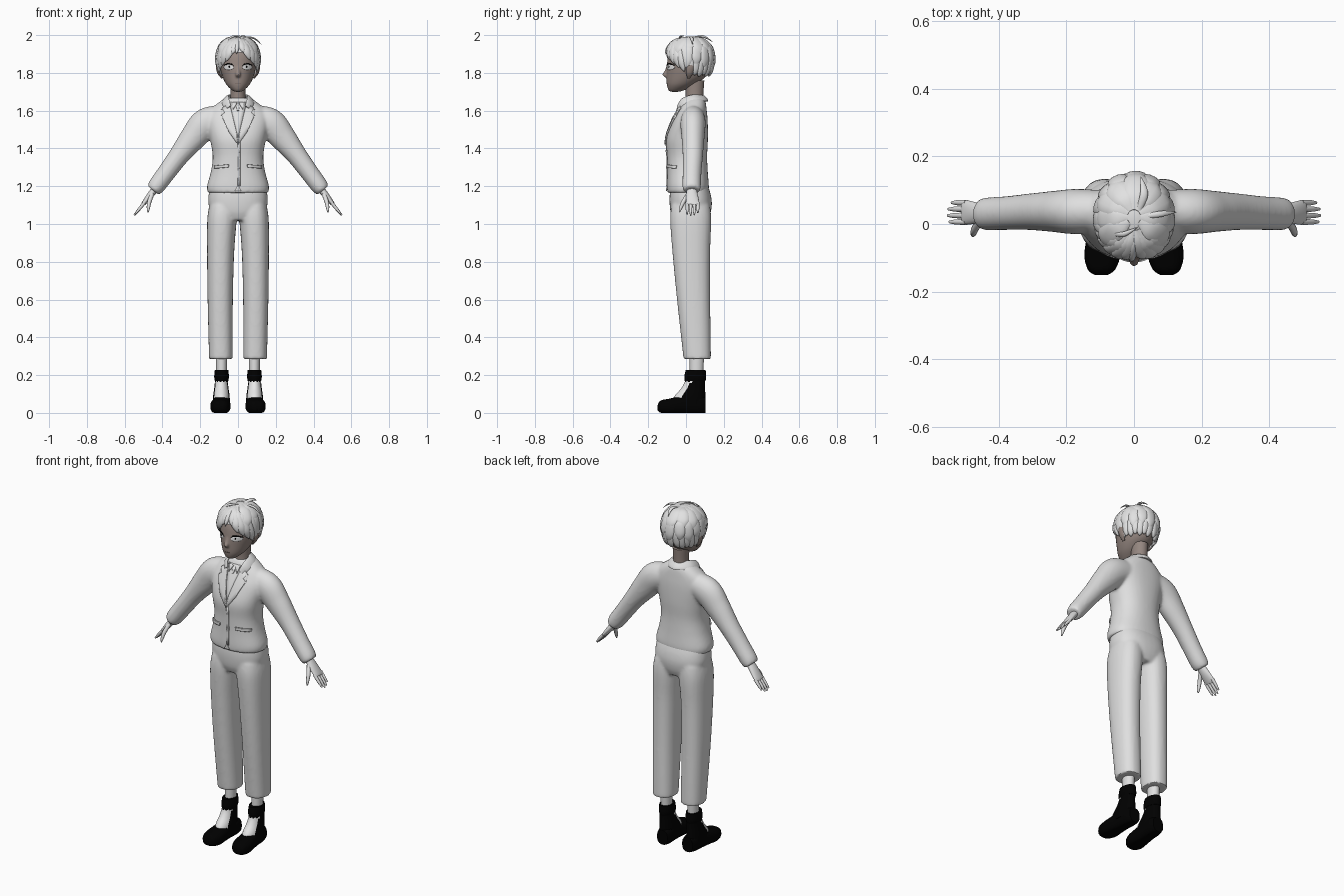
import bpy, bmesh
from math import sin, cos, pi, radians
from mathutils import Vector
from mathutils.bvhtree import BVHTree

cube = bpy.data.objects.get("Cube")
if cube:
    bpy.data.objects.remove(cube)

def material(name, r, g, b):
    m = bpy.data.materials.new(name)
    m.use_nodes = True
    m.diffuse_color = (r, g, b, 1)
    m.node_tree.nodes["Principled BSDF"].inputs["Base Color"].default_value = (r, g, b, 1)
    return m

CLOTH = material("cloth white", .74, .74, .74)
HAIR = material("hair white", .76, .76, .76)
PURE = material("pure white", .92, .92, .92)
SKIN = material("brown skin", .3, .242, .218)
BLACK = material("black leather", 0, 0, 0)
LIP = material("lip brown", .19, .14, .125)
UP, BACK = (0, 0, 1), (0, 1, 0)
made = []

def finish(name, bm, *mats, rule=None):
    if rule:
        for f in bm.faces:
            f.material_index = rule(f.calc_center_median(), f.normal)
    mesh = bpy.data.meshes.new(name)
    bm.to_mesh(mesh)
    bm.free()
    for m in mats:
        mesh.materials.append(m)
    ob = bpy.data.objects.new(name, mesh)
    bpy.context.scene.collection.objects.link(ob)
    made.append(ob)
    return ob

def spline(stations, steps):
    p = [Vector(s) for s in stations]
    out = []
    for i in range(len(p) - 1):
        a, b, c, d = p[max(i - 1, 0)], p[i], p[i + 1], p[min(i + 2, len(p) - 1)]
        for t in (k / steps for k in range(steps)):
            out.append(b + .5 * ((c - a) * t + (2 * a - 5 * b + 4 * c - d) * t * t + (3 * b - a - 3 * c + d) * t ** 3))
    return out + [p[-1]]

def loft(name, stations, *mats, axis=None, ref=BACK, centre=None, power=2, sides=24, steps=5, rule=None):
    """Skin of ellipses along a smooth path; each station is x, y, z, radius, radius."""
    rows = spline(stations, steps)
    pts = [Vector(r[:3]) for r in rows]
    bm = bmesh.new()
    rings = []
    for i, r in enumerate(rows):
        t = Vector(axis) if axis else (pts[min(i + 1, len(pts) - 1)] - pts[max(i - 1, 0)]).normalized()
        n = pts[i] - Vector(centre) if centre else Vector(ref)
        s = t.cross(n).normalized()
        n = s.cross(t)
        ring = []
        for k in range(sides):
            c, d = (abs(q) ** (2 / power) * (1 if q > 0 else -1)
                    for q in (cos(2 * pi * k / sides), sin(2 * pi * k / sides)))
            v = pts[i] + s * c * max(r[3], .0008) + n * d * max(r[4], .0008)
            v.z = max(v.z, 0)
            ring.append(bm.verts.new(v))
        rings.append(ring)
    for a, b in zip(rings, rings[1:]):
        for k in range(sides):
            bm.faces.new((a[k], a[k - 1], b[k - 1], b[k]))
    bm.faces.new(rings[0])
    bm.faces.new(rings[-1])
    bmesh.ops.recalc_face_normals(bm, faces=bm.faces)
    return finish(name, bm, *mats, rule=rule)

def fuse(name, parts, mat, voxel=.008, passes=7):
    """Melt overlapping parts into one soft shape."""
    bm = bmesh.new()
    for ob in parts:
        bm.from_mesh(ob.data)
        made.remove(ob)
        bpy.data.objects.remove(ob)
    raw = finish(name, bm)
    mod = raw.modifiers.new("melt", "REMESH")
    mod.mode, mod.voxel_size = "VOXEL", voxel
    raw.modifiers.new("soften", "SMOOTH").iterations = passes
    bm = bmesh.new()
    bm.from_object(raw, bpy.context.evaluated_depsgraph_get())
    made.remove(raw)
    bpy.data.objects.remove(raw)
    return finish(name, bm, mat)

def surface(ob):
    return BVHTree.FromPolygons([v.co for v in ob.data.vertices], [p.vertices for p in ob.data.polygons])

def plate(name, outline, mat, tree, lift=.003, thick=.006):
    """Thin panel, drawn in x and z, laid on the front of a surface."""
    bm = bmesh.new()
    bm.faces.new([bm.verts.new((x, -1, z)) for x, z in outline])
    bmesh.ops.triangulate(bm, faces=bm.faces[:])
    bmesh.ops.subdivide_edges(bm, edges=bm.edges[:], cuts=4, use_grid_fill=True)
    for v in bm.verts:
        v.co.y = (tree.ray_cast(v.co, Vector(BACK))[0] or tree.find_nearest(v.co)[0]).y - lift
    bm.normal_update()
    if sum(f.normal.y for f in bm.faces) > 0:
        bmesh.ops.reverse_faces(bm, faces=bm.faces[:])
    mod = finish(name, bm, mat).modifiers.new("thickness", "SOLIDIFY")
    mod.thickness, mod.offset = thick, 0

def oval(x, z, w, h):
    return [(x + w * cos(pi * k / 7), z + h * sin(pi * k / 7)) for k in range(14)]

def shoe_rule(p, n):
    return 1 if n.y < -.25 and .07 < p.z + .006 * sin(p.x * 400) < .168 else 0

# Jacket and trousers, each melted into one piece
coat = [loft("body", [(0, .01, 1.165, .16, .108), (0, .01, 1.2, .164, .111), (0, .008, 1.28, .143, .107),
                      (0, .006, 1.36, .134, .106), (0, .006, 1.45, .148, .11), (0, .02, 1.54, .165, .095),
                      (0, .033, 1.6, .15, .077), (0, .042, 1.645, .1, .062), (0, .045, 1.668, .065, .05)],
             axis=UP, power=2.3, sides=40)]
slacks = [loft("hips", [(0, .025, 1.02, .1, .09), (0, .025, 1.06, .14, .106), (0, .025, 1.11, .157, .112),
                        (0, .022, 1.16, .155, .108), (0, .018, 1.21, .145, .095)], axis=UP, power=2.4, sides=36)]
for s in (1, -1):
    coat.append(loft("sleeve", [(s * .09, .04, 1.56, .07, .06), (s * .17, .037, 1.532, .081, .067),
                                (s * .235, .037, 1.46, .071, .061), (s * .31, .036, 1.365, .055, .054),
                                (s * .38, .032, 1.27, .049, .05), (s * .43, .03, 1.203, .046, .049),
                                (s * .45, .03, 1.178, .037, .044)], steps=8))
    slacks.append(loft("leg", [(s * .091, .058, .285, .061, .072), (s * .091, .058, .31, .063, .074),
                               (s * .094, .04, .6, .067, .088), (s * .092, .028, .85, .072, .1),
                               (s * .085, .025, 1.02, .078, .109), (s * .078, .025, 1.1, .074, .102)],
                       axis=UP, power=2.3))
jacket = fuse("jacket", coat, CLOTH)
fuse("trousers", slacks, CLOTH)

# Shirt front, seam and buttons
body = surface(jacket)
plate("shirt_front", [(-.045, 1.645), (.045, 1.645), (0, 1.45)], CLOTH, body, .002, .004)
plate("jacket_overlap", [(-.002, 1.2), (.012, 1.2), (.012, 1.44), (-.002, 1.44)], CLOTH, body, .002, .004)
plate("jacket_notch", [(-.018, 1.174), (.018, 1.174), (0, 1.205)], CLOTH, body, .004, .004)
plate("tie_knot", [(-.009, 1.625), (.009, 1.625), (.004, 1.6), (-.004, 1.6)], CLOTH, body, .006)
for z in (1.3, 1.385):
    plate("button", oval(.006, z, .005, .005), CLOTH, body, .005)

# Neck and collars
loft("neck", [(0, .045, 1.62, .045, .05), (0, .045, 1.68, .04, .047), (0, .045, 1.76, .042, .052)], SKIN, axis=UP)
loft("shirt_collar", [(0, .042, 1.63, .056, .058), (0, .045, 1.66, .046, .052)], CLOTH, axis=UP)
half = [(.05, -.04, 1.615, .018, .006), (.066, -.012, 1.648, .026, .007), (.06, .05, 1.666, .028, .009)]
loft("jacket_collar", half + [(0, .096, 1.668, .028, .009)] + [(-x, *rest) for x, *rest in half[::-1]],
     CLOTH, centre=(0, .035, 1.6))

for s, side in ((1, "left"), (-1, "right")):
    # Lapels and pocket flaps
    for part, line, lift in (
            ("lapel", [(.045, 1.64), (.085, 1.612), (.07, 1.588), (.088, 1.575), (.05, 1.49), (0, 1.42), (0, 1.455)], .005),
            ("shirt_collar_wing", [(.006, 1.638), (.034, 1.645), (.026, 1.605)], .007),
            ("pocket_flap", [(.05, 1.316), (.125, 1.309), (.125, 1.293), (.05, 1.3)], .005)):
        plate(f"{side}_{part}", [(s * x, z) for x, z in line], CLOTH, body, lift, .008)
    # Hand
    loft(side + "_palm", [(s * .435, .03, 1.19, .019, .024), (s * .468, .032, 1.148, .017, .032),
                          (s * .5, .035, 1.108, .011, .036), (s * .506, .035, 1.1, .006, .033)], CLOTH)
    for k, reach in enumerate((.9, 1, .96, .78)):
        y = .006 + .019 * k
        loft(f"{side}_finger_{k + 1}", [(s * .495, y, 1.113, .009, .009),
                                        (s * (.497 + .03 * reach), y, 1.11 - .036 * reach, .008, .008),
                                        (s * (.497 + .053 * reach), y, 1.11 - .064 * reach, .004, .004)],
             CLOTH, sides=10)
    loft(side + "_thumb", [(s * .455, .012, 1.158, .012, .012), (s * .47, -.015, 1.115, .011, .011),
                           (s * .475, -.03, 1.08, .008, .008), (s * .476, -.034, 1.062, .003, .003)], CLOTH, sides=10)
    # Sock and shoe
    loft(side + "_sock", [(s * .087, .055, .19, .028, .036), (s * .087, .058, .32, .03, .038)], CLOTH, axis=UP)
    foot = [(-.15, .028, .02, .014), (-.135, .033, .04, .032), (-.095, .034, .053, .04), (-.045, .04, .05, .045),
            (.01, .045, .044, .05), (.07, .045, .042, .05), (.104, .042, .034, .042)]
    loft(side + "_shoe", [(s * (.088 - y * .06), y, *rest) for y, *rest in foot], BLACK, axis=BACK, ref=UP, power=2.6)
    loft(side + "_shoe_shaft", [(s * .088, .014, .04, .045, .088), (s * .088, .02, .085, .044, .083),
                                (s * .088, .038, .13, .038, .063), (s * .088, .048, .17, .034, .053),
                                (s * .087, .052, .225, .034, .05)], BLACK, PURE, axis=UP, rule=shoe_rule, steps=7)
    loft(side + "_shoe_cuff", [(s * .087, .048, .168, .035, .055), (s * .087, .049, .19, .039, .058),
                               (s * .087, .051, .226, .036, .053)], BLACK, axis=UP)
    # Ear
    loft(side + "_ear", [(s * .084, .015, 1.772, .004, .008), (s * .1, .018, 1.8, .009, .018),
                         (s * .108, .022, 1.835, .009, .02), (s * .102, .024, 1.855, .004, .01)], SKIN, sides=14)

# Head with nose, then the face
skull = loft("skull", [(0, -.06, 1.7, .016, .024), (0, -.048, 1.711, .035, .046), (0, -.025, 1.74, .063, .077),
                       (0, .002, 1.785, .084, .106), (0, .012, 1.84, .096, .114), (0, .018, 1.9, .095, .107),
                       (0, .02, 1.945, .066, .073), (0, .02, 1.965, .025, .03)], axis=UP, sides=40)
nose = loft("nose", [(0, -.09, 1.84, .01, .012), (0, -.1, 1.81, .012, .014), (0, -.108, 1.79, .014, .018),
                     (0, -.095, 1.772, .01, .008)], axis=UP, sides=14)
head = fuse("head", [skull, nose], SKIN, .005, 4)
face = surface(head)
plate("mouth", oval(0, 1.745, .016, .002), LIP, face, .001, .003)
for s, side in ((1, "left"), (-1, "right")):
    plate(side + "_eye_white", oval(s * .049, 1.83, .026, .014), PURE, face, .001, .002)
    plate(side + "_pupil", oval(s * .046, 1.832, .003, .006), BLACK, face, .003, .002)
    lash = ((.02, 1.836), (.034, 1.85), (.056, 1.852), (.081, 1.838), (.056, 1.844), (.034, 1.843))
    plate(side + "_lashes", [(s * x, z) for x, z in lash], BLACK, face, .004, .003)

# Hair cap, open over the face
CROWN = Vector((0, .02, 1.883))
bm = bmesh.new()
bmesh.ops.create_uvsphere(bm, u_segments=32, v_segments=20, radius=1)
for v in bm.verts:
    v.co = CROWN + Vector((v.co.x * .107, v.co.y * .12, v.co.z * .109))
bmesh.ops.bisect_plane(bm, geom=bm.verts[:] + bm.edges[:] + bm.faces[:], plane_co=(0, .02, 1.85),
                       plane_no=(0, .5, 1), clear_inner=True)
finish("hair_cap", bm, HAIR)

def lock(name, az0, el0, az1, el1, width, k=1.0):
    """Flat tapering lock that follows the skull between two directions."""
    st = []
    for t, w, d in ((0, .3, .3), (.3, .95, 1), (.65, 1, 1), (.88, .55, .7), (1, 0, 0)):
        a, e, r = radians(az0 + (az1 - az0) * t), radians(el0 + (el1 - el0) * t), k + .03 * t
        flat = cos(e if e > 0 else e * .55) * r
        p = CROWN + Vector((.109 * sin(a) * flat, -.124 * cos(a) * flat, .108 * sin(e) * r))
        st.append((*p, width * w, .011 * d))
    loft(name, st, HAIR, centre=CROWN, sides=10, steps=4)

# Back and side locks in overlapping layers, then the parted fringe
for first, last, step, top, tip, width, k in ((96, 264, 14, 25, -72, .021, .97), (88, 272, 23, 50, -34, .03, 1.0),
                                              (60, 300, 30, 80, 4, .036, 1.0)):
    for i, az in enumerate(range(first, last + 1, step)):
        lock("hair_lock", az, top, az + (6 if az > 180 else -6), tip + 9 * (i % 2), width, k)
for s in (1, -1):
    for az0, el0, az1, el1, w in ((5, 72, 16, 10, .02), (8, 72, 34, -10, .024), (18, 72, 50, -22, .025),
                                  (32, 70, 63, -33, .025), (50, 64, 76, -46, .023), (68, 54, 87, -34, .022)):
        lock("fringe_lock", s * az0, el0, s * az1, el1 + 2 * s, w)
lock("forehead_strand", -1, 66, -4, 8, .012, 1.01)

# Loose flicks on the crown
for st in ([(.01, .03, 1.985, .006, .004), (.03, .09, 1.993, .012, .006), (.02, .14, 1.965, .001, .001)],
           [(.02, .02, 1.985, .005, .004), (.08, .03, 1.985, .009, .005), (.125, .035, 1.95, .001, .001)],
           [(-.06, -.03, 1.97, .005, .004), (-.03, -.03, 1.992, .008, .005), (.01, -.01, 1.996, .001, .001)]):
    loft("crown_flick", st, HAIR, centre=CROWN, sides=10)

# Smooth shading with crisp edges
bpy.ops.object.select_all(action="DESELECT")
for ob in made:
    ob.select_set(True)
bpy.context.view_layer.objects.active = jacket
bpy.ops.object.shade_smooth_by_angle(angle=radians(40))
